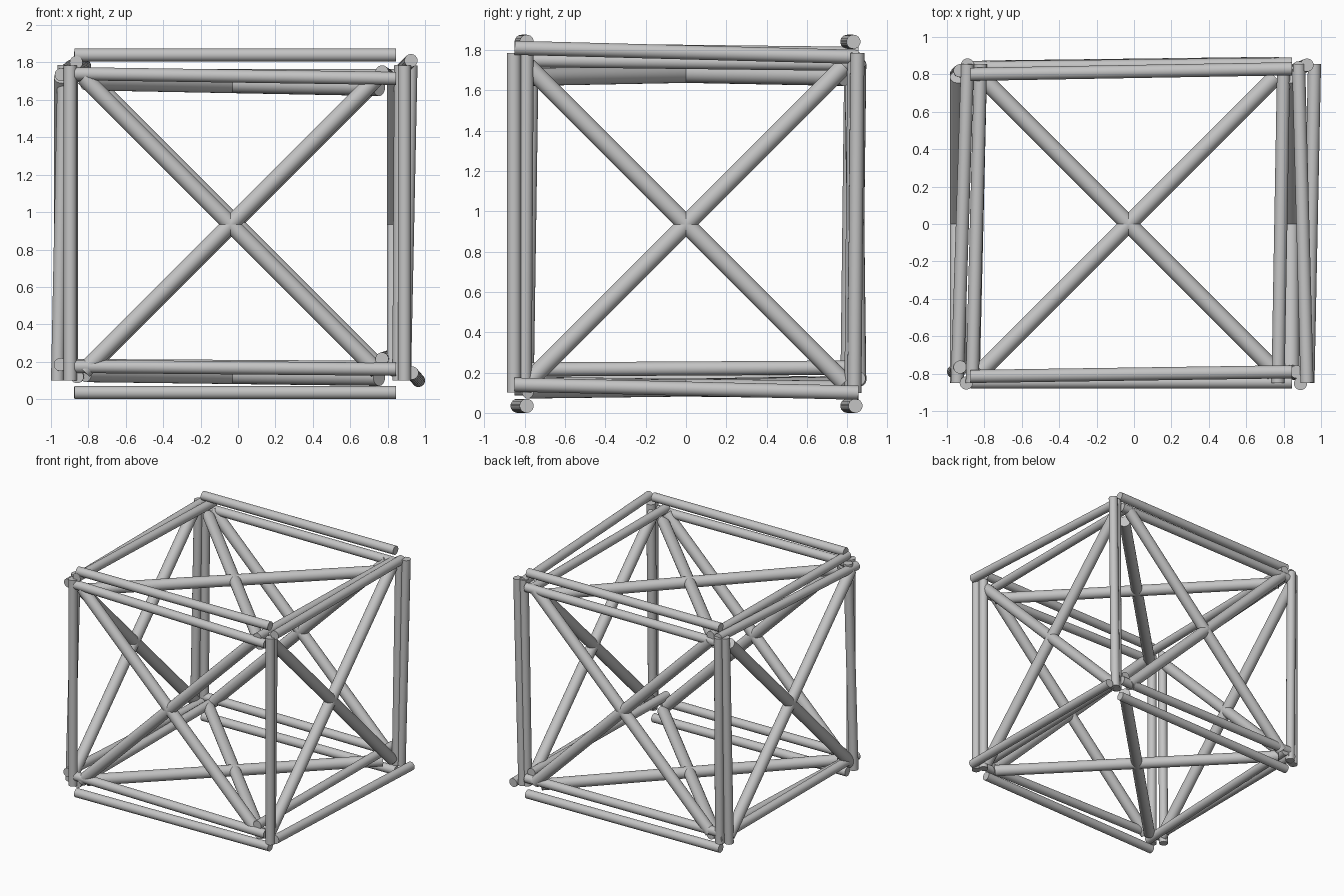
import bpy
from mathutils import Vector

grey = bpy.data.materials.new("light grey")
grey.diffuse_color = (0.55, 0.55, 0.55, 1)


def rod(name, a, b, r):
    """Capped round rod from point a to point b."""
    a, b = Vector(a), Vector(b)
    d = b - a
    bpy.ops.mesh.primitive_cylinder_add(vertices=24, radius=r, depth=d.length,
                                        location=(a + b) / 2)
    o = bpy.context.object
    o.name = name
    o.rotation_euler = d.to_track_quat('Z', 'Y').to_euler()
    o.data.materials.append(grey)
    bpy.ops.object.shade_smooth_by_angle(angle=0.7)


R_EDGE, R_DIAG = 0.035, 0.044

# Left-to-right edge rods, slightly crooked: y, z at left end, y, z at right end
for y0, z0, y1, z1 in [
        (-.815, 1.84, -.79, 1.84), (-.845, 1.74, -.845, 1.715),
        (.80, 1.84, .83, 1.84), (.835, 1.73, .855, 1.73),
        (-.835, .035, -.79, .035), (-.845, .175, -.845, .16),
        (.80, .035, .84, .035), (.835, .18, .855, .17)]:
    rod("cross_rod", (-.875, y0, z0), (.845, y1, z1), R_EDGE)

# Front-to-back edge rods: x, z at front end, x, z at back end
for x0, z0, x1, z1 in [
        (.925, 1.81, .88, 1.765), (.77, 1.75, .80, 1.73),
        (.93, .14, .965, .10), (.77, .215, .80, .225),
        (-.865, 1.80, -.82, 1.78), (-.945, 1.735, -.89, 1.78),
        (-.95, .185, -.89, .14), (-.86, .12, -.82, .15)]:
    rod("depth_rod", (x0, -.85, z0), (x1, .855, z1), R_EDGE)

# Upright rods: x, y at bottom, x, y at top
for x0, y0, x1, y1 in [
        (-.965, -.79, -.93, -.765), (-.897, -.85, -.897, -.85),
        (.89, -.853, .89, -.853), (.86, -.80, .87, -.79),
        (-.95, .80, -.93, .82), (-.89, .835, -.89, .85),
        (.89, .835, .925, .85), (.86, .82, .88, .835)]:
    rod("upright_rod", (x0, y0, .10), (x1, y1, 1.785), R_EDGE)

# Crossed diagonal braces: one pair in each face of the cube
H = 0.785
for name, c, u, v in [
        ("front_brace", (-.04, -.825, .935), (H, .01, 0), (0, 0, H)),
        ("back_brace", (-.02, .84, .945), (H, .01, 0), (0, 0, H)),
        ("left_brace", (-.94, 0, .935), (0, H, 0), (0, 0, H)),
        ("right_brace", (.84, 0, .935), (0, H, 0), (0, 0, H)),
        ("top_brace", (-.03, 0, 1.68), (H, 0, -.015), (0, H, 0)),
        ("bottom_brace", (-.03, 0, .125), (H, 0, -.01), (0, H, 0))]:
    c, u, v = Vector(c), Vector(u), Vector(v)
    rod(name, c - u - v, c + u + v, R_DIAG)
    rod(name, c - u + v, c + u - v, R_DIAG)
